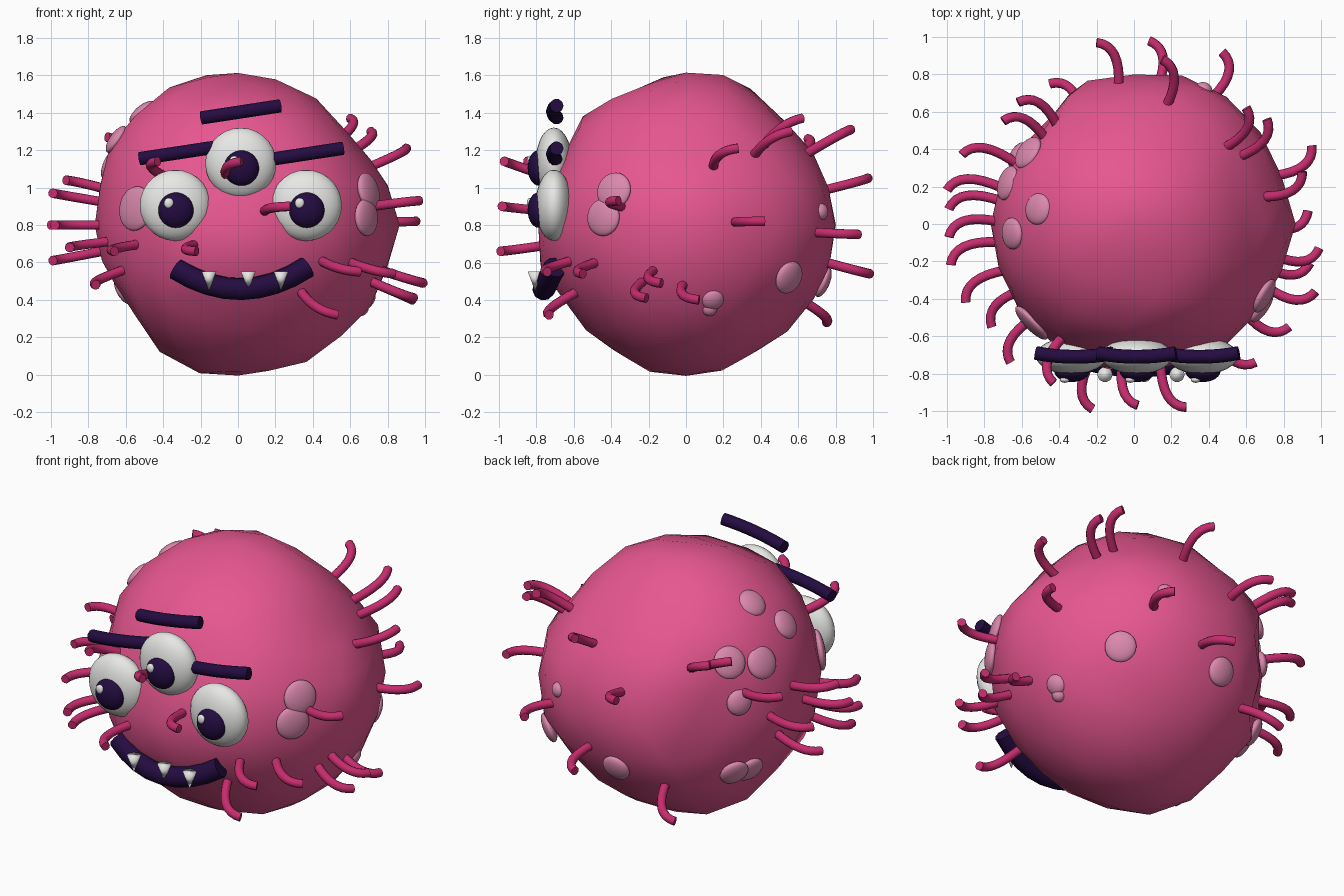
import bpy
import math
from mathutils import Vector

cube = bpy.data.objects.get("Cube")
if cube:
    bpy.data.objects.remove(cube, do_unlink=True)


def make_material(name, color):
    mat = bpy.data.materials.new(name)
    mat.use_nodes = True
    mat.diffuse_color = (*color, 1)
    mat.node_tree.nodes["Principled BSDF"].inputs["Base Color"].default_value = (*color, 1)
    return mat


PINK = make_material("body pink", (0.80, 0.095, 0.28))
MAGENTA = make_material("hair magenta", (0.56, 0.025, 0.155))
ROSE = make_material("spot rose", (0.71, 0.25, 0.42))
WHITE = make_material("eye white", (0.82, 0.82, 0.81))
PURPLE = make_material("dark purple", (0.017, 0.0035, 0.052))

CENTER = Vector((0, 0, 0.8))

# Lumpy body outline, sampled around three planes
FRONT = [(.88, .83), (.74, .41), (.6, .24), (.37, .07), (.02, 0), (-.2, 0), (-.4, .11),
         (-.57, .35), (-.76, .75), (-.76, .97), (-.57, 1.38), (-.17, 1.61), (.08, 1.6),
         (.43, 1.47), (.62, 1.24), (.8, 1.02)]
SIDE = [(-.5, .2), (-.63, .38), (-.8, .6), (-.78, .8), (-.63, 1.2), (-.55, 1.4), (-.25, 1.53),
        (.2, 1.61), (.5, 1.38), (.76, 1), (.79, .7), (.6, .29), (.4, .13)]
PLAN = [(.25, .8), (.63, .56), (.74, .36), (.8, -.2), (.66, -.48), (-.62, -.45),
        (-.72, -.24), (-.66, .35), (-.53, .47), (-.24, .77)]
SAMPLES = ([Vector((x, 0, z)) - CENTER for x, z in FRONT]
           + [Vector((0, y, z)) - CENTER for y, z in SIDE]
           + [Vector((x, y, 0)) for x, y in PLAN])


def surface(direction):
    """Point on the lumpy body in a given direction from its centre."""
    d = direction.normalized()
    total, weight = 0.79 * 0.01, 0.01
    for s in SAMPLES:
        w = math.exp(50 * (d.dot(s.normalized()) - 1))
        total += w * s.length
        weight += w
    return CENTER + d * (total / weight)


def finish(name, mat, angle=60):
    obj = bpy.context.object
    obj.name = name
    obj.data.materials.clear()
    obj.data.materials.append(mat)
    bpy.ops.object.shade_smooth_by_angle(angle=math.radians(angle))
    return obj


def ellipsoid(name, mat, loc, scale, normal=None):
    bpy.ops.mesh.primitive_uv_sphere_add(segments=24, ring_count=14, location=loc)
    obj = finish(name, mat)
    obj.scale = scale
    if normal:
        obj.rotation_euler = normal.to_track_quat('Z', 'Y').to_euler()


def tube(name, mat, start, bend, end, radius):
    """Round capped tube along a quadratic arc."""
    start, bend, end = Vector(start), Vector(bend), Vector(end)
    curve = bpy.data.curves.new(name, 'CURVE')
    curve.dimensions = '3D'
    curve.bevel_depth = radius
    curve.bevel_resolution = 3
    curve.resolution_u = 8
    curve.use_fill_caps = True
    spline = curve.splines.new('BEZIER')
    spline.bezier_points.add(1)
    for point, co in zip(spline.bezier_points, (start, end)):
        point.handle_left_type = point.handle_right_type = 'FREE'
        handle = co.lerp(bend, 2 / 3)
        point.co = co
        point.handle_left = point.handle_right = handle
    obj = bpy.data.objects.new(name, curve)
    bpy.context.collection.objects.link(obj)
    bpy.ops.object.select_all(action='DESELECT')
    obj.select_set(True)
    bpy.context.view_layer.objects.active = obj
    bpy.ops.object.convert(target='MESH')
    finish(name, mat, 50)


# Body
bpy.ops.mesh.primitive_ico_sphere_add(subdivisions=3, radius=1)
body = finish("body", PINK, 80)
for v in body.data.vertices:
    v.co = surface(v.co)

# Eyes with pupils and glints, and a brow over each
for side, x, z, brow_x, brow_z in (("right", -.335, .905, -.315, 1.187),
                                   ("middle", .015, 1.13, .015, 1.405),
                                   ("left", .365, .905, .35, 1.178)):
    ellipsoid(side + "_eye", WHITE, (x, -.705, z), (.19, .098, .19))
    ellipsoid(side + "_pupil", PURPLE, (x + .003, -.785, z - .025), (.095, .06, .095))
    ellipsoid(side + "_glint", WHITE, (x - .035, -.833, z + .012), (.026, .016, .028))
    tube(side + "_brow", PURPLE, (brow_x - .21, -.69, brow_z - .032), (brow_x, -.73, brow_z),
         (brow_x + .21, -.69, brow_z + .032), .037)

# Smiling mouth with three smooth pointed teeth
tube("mouth", PURPLE, (-.33, -.70, .565), (.015, -.82, .345), (.37, -.70, .575), .06)
for i, x in enumerate((-.155, .055, .23)):
    bpy.ops.mesh.primitive_cone_add(vertices=20, radius1=.04, radius2=0, depth=.105,
                                    location=(x, -.805, .50), rotation=(math.pi, 0, 0))
    finish("tooth_%d" % (i + 1), WHITE, 180)

# Flattened skin spots: place, size and how deep each is sunk
SPOTS = [(-.68, .22, 1.13, .095, 0), (-.58, .39, 1.17, .095, 0), (-.66, .39, .93, .075, 0),
         (-.51, .08, 1.4, .085, .018), (-.64, -.05, 1.25, .085, .014),
         (-.56, -.54, .89, .12, 0), (.69, -.38, .98, .1, 0), (.67, -.43, .84, .1, 0),
         (-.03, .72, .5, .085, 0), (-.62, .38, .45, .085, 0), (-.66, .26, .42, .085, 0),
         (.54, .53, .53, .09, 0), (.37, .71, .87, .045, .02), (.68, .14, .41, .06, .02),
         (.68, .13, .34, .04, .02)]
for i, (x, y, z, size, sink) in enumerate(SPOTS):
    normal = (Vector((x, y, z)) - CENTER).normalized()
    ellipsoid("spot_%d" % (i + 1), ROSE, surface(normal) - normal * sink,
              (size, size, .035), normal)

# Bent hairs, all swirling the same way round; each given by its tip
TIPS = [(-.45, .75, .28), (-.62, .65, 1.26), (-.7, .55, 1.27), (-.92, .37, 1.04),
        (-1, .18, .8), (-.99, .08, .61), (-.99, -.07, .97), (-.98, -.22, .8), (-.9, -.42, .68),
        (-.76, -.55, .48), (-.66, -.74, .66), (-.43, -.85, 1.14), (-.22, -.99, .66),
        (.02, -.97, 1.14), (.28, -.98, .9), (.65, -.74, .55), (.83, -.55, .54),
        (.53, -.73, .32), (.97, -.36, .93), (.94, -.21, .41), (.99, -.13, .49),
        (.93, .07, .4), (.95, .42, .82), (.9, .28, 1.21), (.71, .56, 1.3), (.6, .62, 1.37),
        (.47, .92, .75), (.15, .88, 1.31), (.08, .98, .54), (-.2, .97, 1.05)]
for i, tip in enumerate(TIPS):
    tip = Vector(tip)
    swirl = Vector((-tip.y, tip.x, 0)).normalized()
    normal = (tip - CENTER - swirl * .09).normalized()
    root = surface(normal)
    bend = root + normal * ((tip - root).dot(normal) * .85) - swirl * .04
    tube("hair_%d" % (i + 1), MAGENTA, root - normal * .03, bend, tip, .026)
